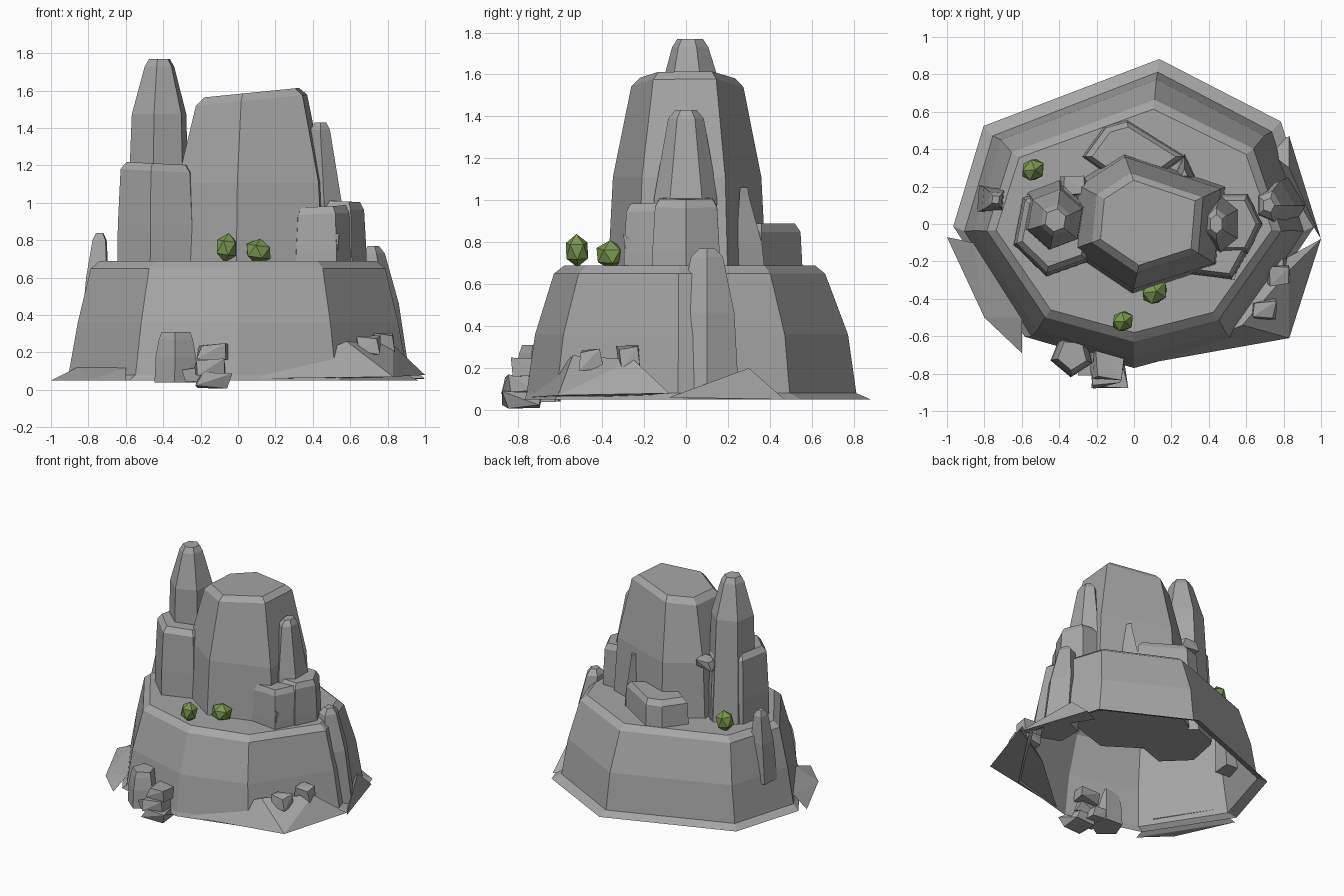
import bpy, bmesh, random
from math import cos, sin, radians
from mathutils import Vector

cube = bpy.data.objects.get("Cube")
if cube:
    bpy.data.objects.remove(cube, do_unlink=True)


def material(name, rgb):
    mat = bpy.data.materials.new(name)
    mat.use_nodes = True
    mat.diffuse_color = (*rgb, 1)
    mat.node_tree.nodes["Principled BSDF"].inputs["Base Color"].default_value = (*rgb, 1)
    return mat


STONE = material("stone grey", (0.38, 0.38, 0.38))
GREEN = material("bush green", (0.19, 0.31, 0.08))


def finish(name, bm, mat=STONE):
    bmesh.ops.recalc_face_normals(bm, faces=bm.faces)
    mesh = bpy.data.meshes.new(name)
    bm.to_mesh(mesh)
    bm.free()
    mesh.materials.append(mat)
    ob = bpy.data.objects.new(name, mesh)
    bpy.context.scene.collection.objects.link(ob)
    return ob


def ring(angles, centre, radius, z, slope=0):
    """Corners on an ellipse; slope raises the ring towards +x."""
    corners = []
    for angle in angles:
        dx = radius[0] * cos(radians(angle))
        dy = radius[1] * sin(radians(angle))
        corners.append((centre[0] + dx, centre[1] + dy, z + slope * dx))
    return corners


def skin(name, rings, closed=True):
    """Join matching rings of corners, lowest ring first."""
    bm = bmesh.new()
    loops = [[bm.verts.new(corner) for corner in corners] for corners in rings]
    for low, high in zip(loops, loops[1:]):
        for i in range(len(low)):
            bm.faces.new((low[i - 1], low[i], high[i], high[i - 1]))
    bm.faces.new(loops[-1])
    if closed:
        bm.faces.new(loops[0])
    return finish(name, bm)


def rock(name, centre, radius, top, foot=0.45, sides=5, turn=0, angles=None,
         taper=0.9, swell=2.5, bend=0.6, bevel=0.04, cap=0.85, lean=(0, 0), slope=0):
    """Upright faceted stone that narrows with height and has a bevelled top."""
    angles = angles or [turn + 360 * i / sides for i in range(sides)]
    shoulder = top - bevel
    rings = []
    for t in (0, bend, 1):
        scale = 1 - (1 - taper) * t ** swell
        middle = (centre[0] + lean[0] * t, centre[1] + lean[1] * t)
        rings.append(ring(angles, middle, [r * scale for r in radius],
                          foot + (shoulder - foot) * t, slope * (t == 1)))
    rings.append(ring(angles, middle, [r * taper * cap for r in radius], top, slope))
    return skin(name, rings)


def hull(name, points):
    bm = bmesh.new()
    for point in points:
        bm.verts.new(point)
    bmesh.ops.convex_hull(bm, input=bm.verts)
    return finish(name, bm)


def shard(name, centre, size, seed):
    """Small jagged stone: the hull of a jittered box."""
    rnd = random.Random(seed)
    signs = (-1, 1)
    hull(name, [Vector(centre) + Vector([s * k * rnd.uniform(0.5, 1) for s, k in zip(size, corner)])
                for corner in ((a, b, c) for a in signs for b in signs for c in signs)])


# Broad base mass, open underneath, with a flared skirt
base_angles = (-90, -55, -5, 36, 82, 146, 185, 233)
base_profile = (  # radius x, radius y, centre y, height
    (0.97, 0.83, 0.06, 0.05),
    (0.91, 0.79, 0.03, 0.08),
    (0.86, 0.75, 0.03, 0.36),
    (0.79, 0.65, 0.02, 0.65),
    (0.74, 0.6, 0.02, 0.69))
skin("base_rock", [ring(base_angles, (0, middle), (rx, ry), z)
                   for rx, ry, middle, z in base_profile], closed=False)

# Rubble banks around the foot
hull("left_front_bank", [(0.1, -0.74, 0.06), (0.83, -0.61, 0.07), (1, -0.08, 0.08),
                         (0.58, -0.54, 0.26), (0.83, -0.25, 0.24), (0.6, -0.3, 0.06)])
hull("right_front_bank", [(-1, -0.07, 0.05), (-0.8, -0.5, 0.05), (-0.6, -0.69, 0.05),
                          (-0.6, -0.5, 0.12), (-0.86, -0.1, 0.12)])
hull("left_back_bank", [(0.83, 0.47, 0.05), (0.83, 0.3, 0.2), (1, -0.08, 0.06), (0.7, 0.4, 0.06)])

# Main central tower
rock("main_tower", centre=(0.08, 0.01), radius=(0.48, 0.4), top=1.59,
     angles=(-101, -37, 29, 107, 148, 203), taper=0.69, slope=0.1)

# Tall spire and its shelf, on the model's right
rock("tall_spire", centre=(-0.43, 0.05), radius=(0.19, 0.2), top=1.77, sides=6, turn=20,
     taper=0.44, swell=5, bend=0.8, cap=0.7, lean=(0.01, -0.03))
rock("spire_shelf", centre=(-0.42, -0.03), radius=(0.24, 0.26), top=1.21, sides=6, turn=18,
     taper=0.91, slope=-0.05)

# Narrow spire and stepped blocks, on the model's left
rock("side_spire", centre=(0.49, 0), radius=(0.12, 0.17), top=1.43, sides=6, turn=30,
     taper=0.5, swell=3, cap=0.6, lean=(-0.05, 0))
rock("front_side_block", centre=(0.44, -0.15), radius=(0.19, 0.17), top=0.98, turn=10,
     taper=0.9, slope=0.05)
rock("outer_side_block", centre=(0.53, 0), radius=(0.16, 0.19), top=1.01, sides=6,
     taper=0.9, slope=-0.05)

# Low slab and thin fins at the back
rock("back_slab", centre=(0, 0.36), radius=(0.28, 0.2), top=0.89, angles=(0, 98, 125, 180, 270),
     taper=0.94)
rock("back_fin", centre=(0.27, 0.3), radius=(0.08, 0.1), top=1.06, sides=3, turn=90,
     taper=0.3, lean=(0, -0.03))
shard("spire_fin", (-0.33, 0.2, 1.12), (0.08, 0.06, 0.05), seed=1)

# Spikes leaning on the flanks of the base
rock("right_flank_spike", centre=(-0.77, 0.13), radius=(0.09, 0.1), foot=0.3, top=0.84,
     sides=4, turn=40, taper=0.55, cap=0.5, lean=(0.03, 0))
rock("left_flank_spike", centre=(0.79, 0.1), radius=(0.13, 0.16), foot=0.06, top=0.77,
     taper=0.5, cap=0.5, lean=(-0.07, 0))

# Front boulder and fallen stones
rock("front_boulder", centre=(-0.33, -0.7), radius=(0.12, 0.12), foot=0.04, top=0.31,
     turn=50, taper=0.8)
front_pile = [(-0.13, -0.73, 0.2), (-0.16, -0.78, 0.12), (-0.13, -0.77, 0.05), (-0.22, -0.72, 0.08)]
for i, centre in enumerate(front_pile):
    shard(f"front_stone_{i + 1}", centre, (0.1, 0.11, 0.05), seed=i)
side_pile = [(0.7, -0.46, 0.24), (0.77, -0.27, 0.25), (0.76, -0.24, 0.15)]
for i, centre in enumerate(side_pile):
    shard(f"side_stone_{i + 1}", centre, (0.07, 0.07, 0.06), seed=i + 9)

# Pointed shard on the ledge
hull("ledge_shard", [(0.38, -0.25, 0.78), (0.54, -0.3, 0.84), (0.53, -0.28, 0.7), (0.55, -0.2, 0.76)])

# Faceted bushes on the ledge
bush_places = [("front_bush", (-0.06, -0.52, 0.76), 0.065, 0.08),
               ("middle_bush", (0.11, -0.36, 0.74), 0.08, 0.07),
               ("back_bush", (-0.54, 0.29, 0.76), 0.07, 0.08)]
for name, place, width, height in bush_places:
    bm = bmesh.new()
    bmesh.ops.create_icosphere(bm, subdivisions=1, radius=1)
    bmesh.ops.scale(bm, vec=(width, width * 0.9, height), verts=bm.verts)
    bush = finish(name, bm, GREEN)
    bush.location = place
    bush.rotation_euler = (0.1, 0.1, width * 9)
